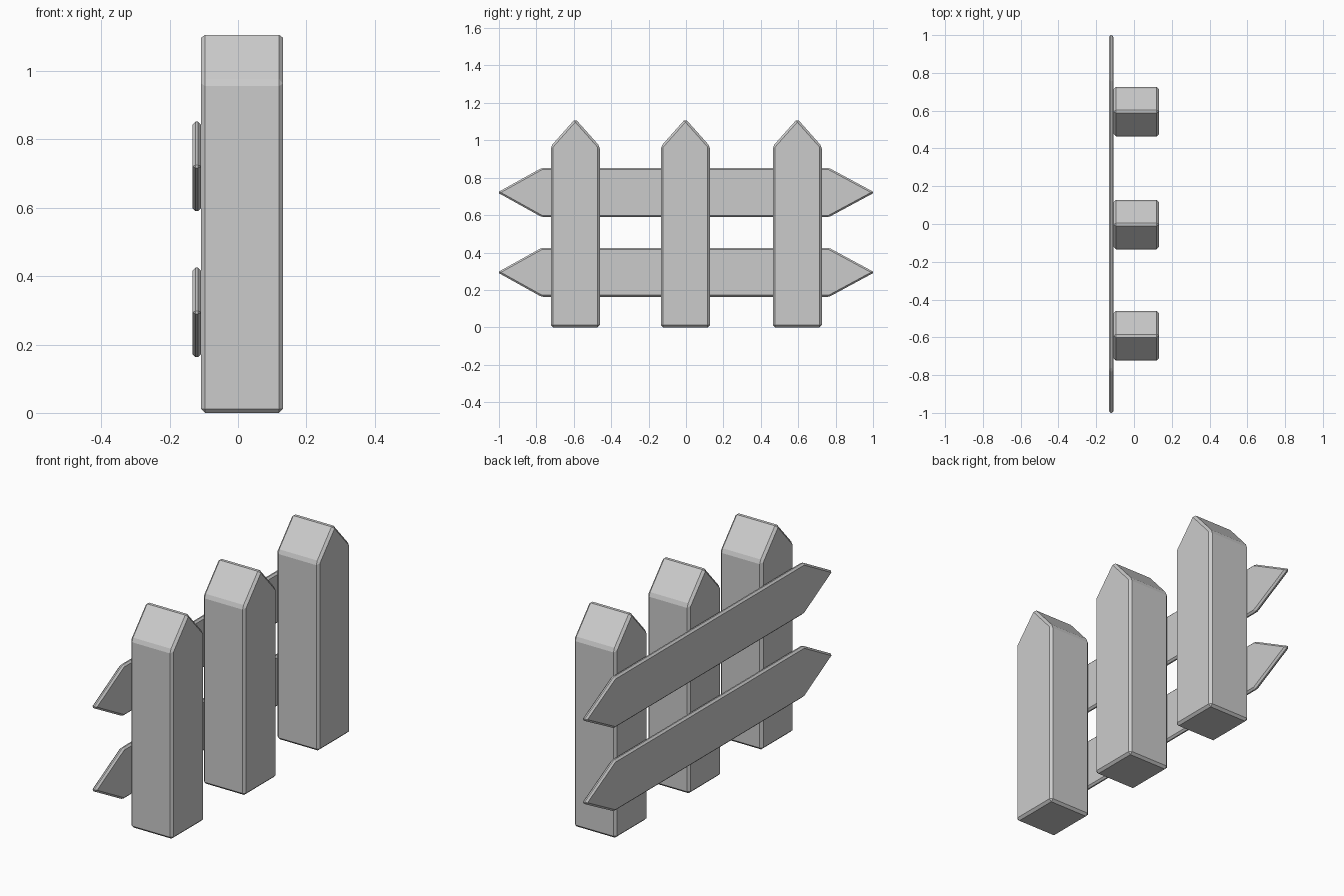
import bpy, bmesh

if "Cube" in bpy.data.objects:
    bpy.data.objects.remove(bpy.data.objects["Cube"])


def plank(name, profile, x0, x1, bevel):
    """Extrude a (y, z) profile from x0 to x1 and chamfer every edge."""
    bm = bmesh.new()
    face = bm.faces.new([bm.verts.new((x0, y, z)) for y, z in profile])
    ext = bmesh.ops.extrude_face_region(bm, geom=[face])
    verts = [g for g in ext["geom"] if isinstance(g, bmesh.types.BMVert)]
    bmesh.ops.translate(bm, verts=verts, vec=(x1 - x0, 0, 0))
    bmesh.ops.recalc_face_normals(bm, faces=bm.faces[:])
    bmesh.ops.bevel(bm, geom=bm.edges[:], offset=bevel, offset_type='OFFSET',
                    segments=1, profile=0.5, affect='EDGES', clamp_overlap=True)
    bmesh.ops.recalc_face_normals(bm, faces=bm.faces[:])
    mesh = bpy.data.meshes.new(name)
    bm.to_mesh(mesh)
    bm.free()
    obj = bpy.data.objects.new(name, mesh)
    bpy.context.collection.objects.link(obj)
    return obj


HALF = 0.131  # half width of posts and rails

# Upright posts with pointed tops
for i, y in enumerate((-0.592, -0.003, 0.595)):
    plank(f"post_{i + 1}",
          [(y - HALF, 0), (y + HALF, 0), (y + HALF, 0.968),
           (y, 1.115), (y - HALF, 0.968)],
          -0.108, 0.132, 0.012)

# Thin horizontal rails pointed at both ends
for name, z in (("lower_rail", 0.294), ("upper_rail", 0.721)):
    plank(name,
          [(-1.008, z), (-0.772, z - HALF), (0.765, z - HALF),
           (1.008, z), (0.765, z + HALF), (-0.772, z + HALF)],
          -0.133, -0.108, 0.009)
